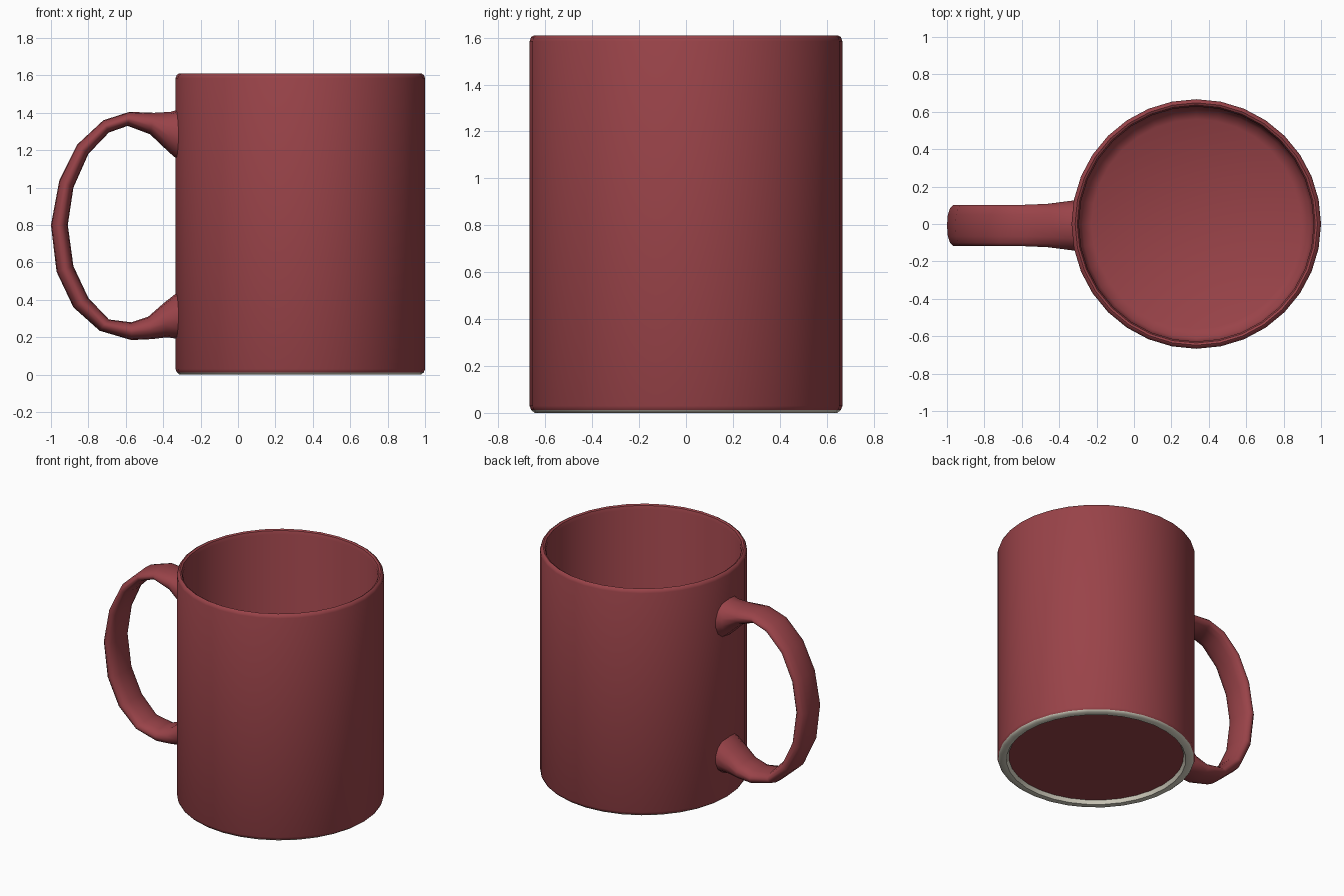
import bpy, bmesh, math
from mathutils import Vector

if "Cube" in bpy.data.objects:
    bpy.data.objects.remove(bpy.data.objects["Cube"], do_unlink=True)


def material(name, rgb):
    mat = bpy.data.materials.new(name)
    mat.use_nodes = True
    mat.diffuse_color = (*rgb, 1)
    mat.node_tree.nodes["Principled BSDF"].inputs["Base Color"].default_value = (*rgb, 1)
    return mat


red = material("red glaze", (0.32, 0.056, 0.066))
bare = material("bare clay", (0.70, 0.67, 0.56))


def build(name, rings, mats, closed_ends=True, angle=40):
    """Bridge rings of points into a smooth-shaded tube."""
    bm = bmesh.new()
    loops = [[bm.verts.new(p) for p in ring] for ring in rings]
    n = len(loops[0])
    for a, b in zip(loops, loops[1:]):
        for i in range(n):
            j = (i + 1) % n
            bm.faces.new((a[i], a[j], b[j], b[i]))
    if closed_ends:
        bm.faces.new(loops[0])
        bm.faces.new(loops[-1])
    bmesh.ops.recalc_face_normals(bm, faces=bm.faces)
    mesh = bpy.data.meshes.new(name)
    bm.to_mesh(mesh)
    bm.free()
    obj = bpy.data.objects.new(name, mesh)
    bpy.context.collection.objects.link(obj)
    for m in mats:
        mesh.materials.append(m)
    bpy.ops.object.select_all(action="DESELECT")
    obj.select_set(True)
    bpy.context.view_layer.objects.active = obj
    bpy.ops.object.shade_smooth_by_angle(angle=math.radians(angle))
    return obj


# Cup: underside recess, foot ring, outer wall, rounded rim, inner wall, floor
CENTRE, SIDES = 0.333, 32
profile = [(0.59, 0.025), (0.605, 0.0), (0.645, 0.0), (0.66, 0.012), (0.667, 0.03),
           (0.667, 1.585), (0.66, 1.603), (0.648, 1.61), (0.636, 1.603),
           (0.628, 1.58), (0.628, 0.13), (0.61, 0.08), (0.56, 0.05)]


def circle(r, z):
    return [(CENTRE + r * math.cos(math.tau * i / SIDES),
             r * math.sin(math.tau * i / SIDES), z) for i in range(SIDES)]


cup = build("cup", [circle(r, z) for r, z in profile], [red, bare])

# Unglazed foot ring
for face in cup.data.polygons:
    radius = math.hypot(face.center.x - CENTRE, face.center.y)
    if face.center.z < 0.015 and radius > 0.58:
        face.material_index = 1

# Handle: matching outer and inner edge points, swept with a flat oval section
outer = [(-0.312, 1.42), (-0.36, 1.405), (-0.45, 1.4), (-0.58, 1.405), (-0.72, 1.36),
         (-0.86, 1.23), (-0.955, 1.04), (-1.0, 0.8), (-0.97, 0.55),
         (-0.88, 0.36), (-0.74, 0.235), (-0.57, 0.185), (-0.46, 0.19),
         (-0.38, 0.2), (-0.312, 0.19)]
inner = [(-0.312, 1.14), (-0.37, 1.19), (-0.47, 1.285), (-0.59, 1.33), (-0.69, 1.295),
         (-0.80, 1.18), (-0.88, 1.0), (-0.91, 0.8), (-0.88, 0.58),
         (-0.80, 0.41), (-0.69, 0.295), (-0.57, 0.28), (-0.48, 0.31),
         (-0.40, 0.38), (-0.312, 0.45)]
rings = []
for o, i in zip(outer, inner):
    o, i = Vector((o[0], 0, o[1])), Vector((i[0], 0, i[1]))
    mid, half = (o + i) / 2, (o - i) / 2
    width = 0.113 + 0.025 * max(0, (mid.x + 0.5) / 0.19)
    ring = []
    for k in range(14):
        c, s = math.cos(math.tau * k / 14), math.sin(math.tau * k / 14)
        side = math.copysign(abs(s) ** 0.8, s) * width
        ring.append(mid + half * c + Vector((0, side - 0.008, 0)))
    rings.append(ring)
build("handle", rings, [red], angle=60)
